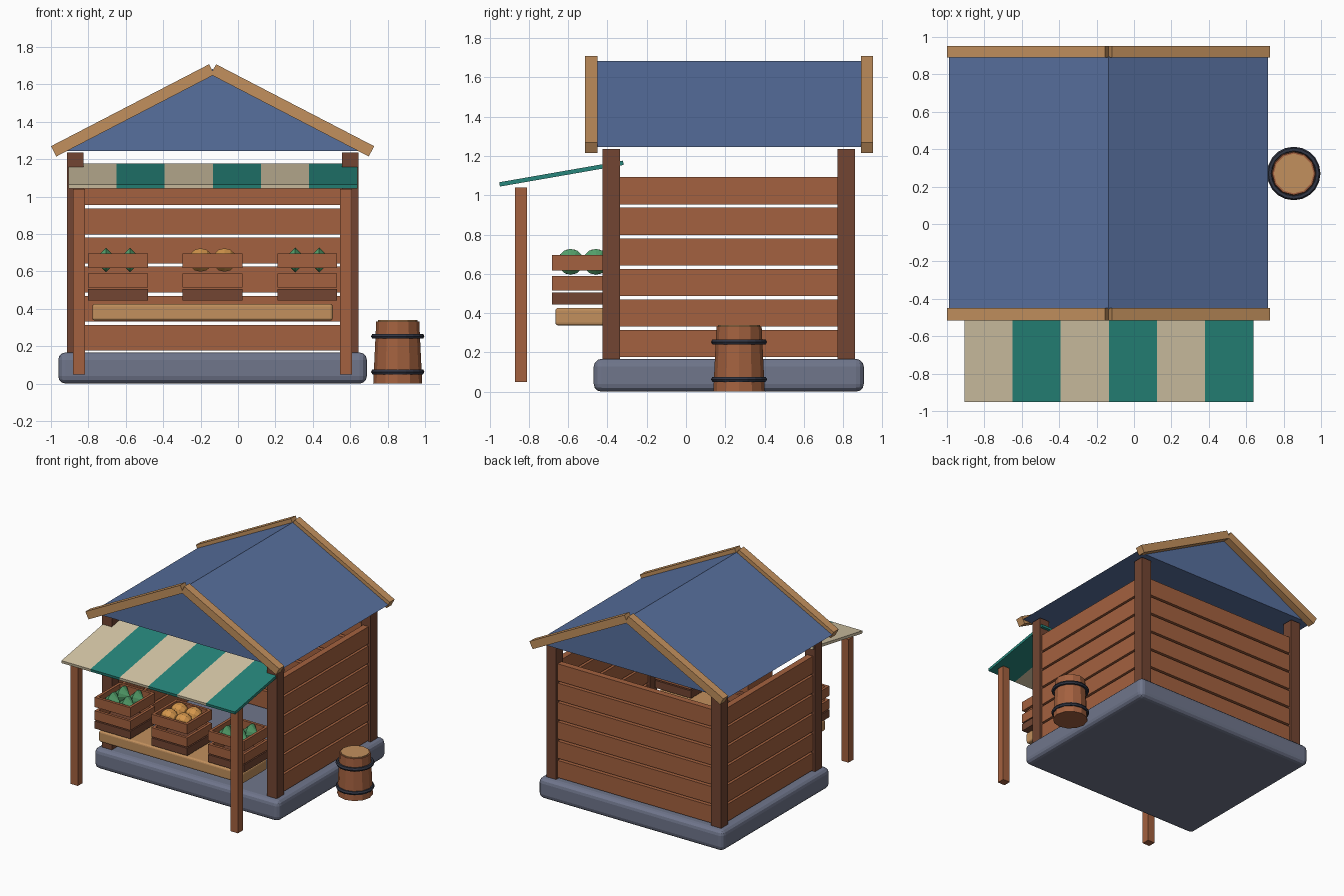
import bpy, bmesh
from math import atan2, hypot, pi
from mathutils import Matrix

if "Cube" in bpy.data.objects:
    bpy.data.objects.remove(bpy.data.objects["Cube"])

CX = -0.136  # centre line of the hut


def material(name, r, g, b):
    m = bpy.data.materials.new(name)
    m.diffuse_color = (r, g, b, 1)
    m.use_nodes = True
    m.node_tree.nodes["Principled BSDF"].inputs["Base Color"].default_value = m.diffuse_color
    return m


WOOD = material("wood", 0.37, 0.12, 0.05)
DARK = material("dark_wood", 0.17, 0.06, 0.032)
PALE = material("pale_wood", 0.54, 0.28, 0.11)
STONE = material("stone", 0.16, 0.18, 0.26)
BLUE = material("roof_blue", 0.095, 0.16, 0.34)
CREAM = material("cream", 0.68, 0.58, 0.39)
TEAL = material("teal", 0.02, 0.24, 0.20)
IRON = material("iron", 0.03, 0.035, 0.055)
GREEN = material("green", 0.09, 0.36, 0.15)
ORANGE = material("orange", 0.65, 0.30, 0.07)


def finish(name, bm, mat):
    me = bpy.data.meshes.new(name)
    bmesh.ops.recalc_face_normals(bm, faces=bm.faces)
    bm.to_mesh(me)
    bm.free()
    me.materials.append(mat)
    ob = bpy.data.objects.new(name, me)
    bpy.context.collection.objects.link(ob)
    return ob


def box(name, x, y, z, mat, tilt=0, axis='Y', bevel=0):
    """Box from (min, max) ranges, optionally tilted about its centre."""
    bm = bmesh.new()
    bmesh.ops.create_cube(bm, size=1)
    bmesh.ops.scale(bm, vec=[r[1] - r[0] for r in (x, y, z)], verts=bm.verts)
    bmesh.ops.rotate(bm, matrix=Matrix.Rotation(tilt, 3, axis), verts=bm.verts)
    bmesh.ops.translate(bm, vec=[sum(r) / 2 for r in (x, y, z)], verts=bm.verts)
    ob = finish(name, bm, mat)
    if bevel:
        mod = ob.modifiers.new("bevel", 'BEVEL')
        mod.width, mod.segments = bevel, 3
    return ob


def span(c, half):
    return (c - half, c + half)


# Stone base
box("stone_base", span(CX, 0.825), (-0.47, 0.905), (0, 0.167), STONE, bevel=0.04)

# Corner posts and awning poles
for s in (-1, 1):
    for y in (-0.38, 0.815):
        box("corner_post", span(CX + s * 0.735, 0.044), span(y, 0.045), (0.14, 1.235), DARK)
    box("awning_pole", span(CX + s * 0.713, 0.032), span(-0.84, 0.031), (0.05, 1.04), WOOD)

# Wall planks on the back and both sides
for i in range(6):
    z = span(0.245 + i * 0.1556, 0.069)
    box("back_plank", span(CX, 0.7), span(0.815, 0.025), z, WOOD)
    for s in (-1, 1):
        box("side_plank", span(CX + s * 0.735, 0.025), (-0.345, 0.78), z, WOOD)

# Roof prism
bm = bmesh.new()
profile = [(CX - 0.852, 1.245), (CX + 0.852, 1.245), (CX, 1.682)]
face = bm.faces.new([bm.verts.new((x, -0.455, z)) for x, z in profile])
ext = bmesh.ops.extrude_face_region(bm, geom=[face])
bmesh.ops.translate(bm, vec=(0, 1.35, 0),
                    verts=[v for v in ext['geom'] if isinstance(v, bmesh.types.BMVert)])
finish("roof", bm, BLUE)

# Gable trim boards
for y in ((-0.515, -0.45), (0.89, 0.953)):
    for s in (-1, 1):
        box("gable_board", span(CX + s * 0.427, 0.476), y, span(1.461, 0.031), PALE,
            tilt=s * atan2(0.438, 0.845))

# Striped awning
ang, length = atan2(0.11, 0.63), hypot(0.11, 0.63)
for i in range(6):
    x0 = -0.907 + i * 0.2575
    box("awning_stripe", (x0, x0 + 0.2575), span(-0.634, length / 2), span(1.11, 0.011),
        TEAL if i % 2 else CREAM, tilt=ang, axis='X')

# Counter
box("counter", span(CX, 0.643), (-0.665, -0.35), (0.337, 0.427), PALE, bevel=0.015)


def produce(name, x, y, mat, segments, rings):
    bm = bmesh.new()
    bmesh.ops.create_uvsphere(bm, u_segments=segments, v_segments=rings, radius=0.066)
    bmesh.ops.rotate(bm, matrix=Matrix.Rotation(pi / 2, 3, 'Y'), verts=bm.verts)
    bmesh.ops.translate(bm, vec=(x, y, 0.661), verts=bm.verts)
    finish(name, bm, mat)


# Produce crates
CY = -0.523
for k in (-1, 0, 1):
    x = CX + k * 0.506
    box("crate_bottom", span(x, 0.16), span(CY, 0.158), (0.445, 0.505), DARK)
    for z in ((0.514, 0.588), (0.618, 0.696)):
        for s in (-1, 1):
            box("crate_front_slat", span(x, 0.16), span(CY + s * 0.147, 0.011), z, WOOD)
            box("crate_side_slat", span(x + s * 0.149, 0.011), span(CY, 0.137), z, WOOD)
    for sx in (-1, 1):
        for sy in (-1, 1):
            px, py = x + sx * 0.064, CY + sy * 0.064
            if k:
                produce("green_produce", px, py, GREEN, 12, 2)
            else:
                produce("orange_produce", px, py, ORANGE, 10, 6)


def cone(name, r1, r2, z0, z1, mat):
    bm = bmesh.new()
    bmesh.ops.create_cone(bm, cap_ends=True, segments=12, radius1=r1, radius2=r2, depth=z1 - z0)
    bmesh.ops.translate(bm, vec=(0.854, 0.27, (z0 + z1) / 2), verts=bm.verts)
    finish(name, bm, mat)


# Barrel with lid and iron hoops
cone("barrel_body", 0.131, 0.115, 0, 0.333, WOOD)
cone("barrel_lid", 0.106, 0.106, 0.32, 0.339, PALE)
for z in (0.063, 0.253):
    bpy.ops.mesh.primitive_torus_add(location=(0.854, 0.27, z), major_segments=20,
                                     minor_segments=6, major_radius=0.128, minor_radius=0.015)
    hoop = bpy.context.object
    hoop.name = "barrel_hoop"
    hoop.data.materials.append(IRON)
